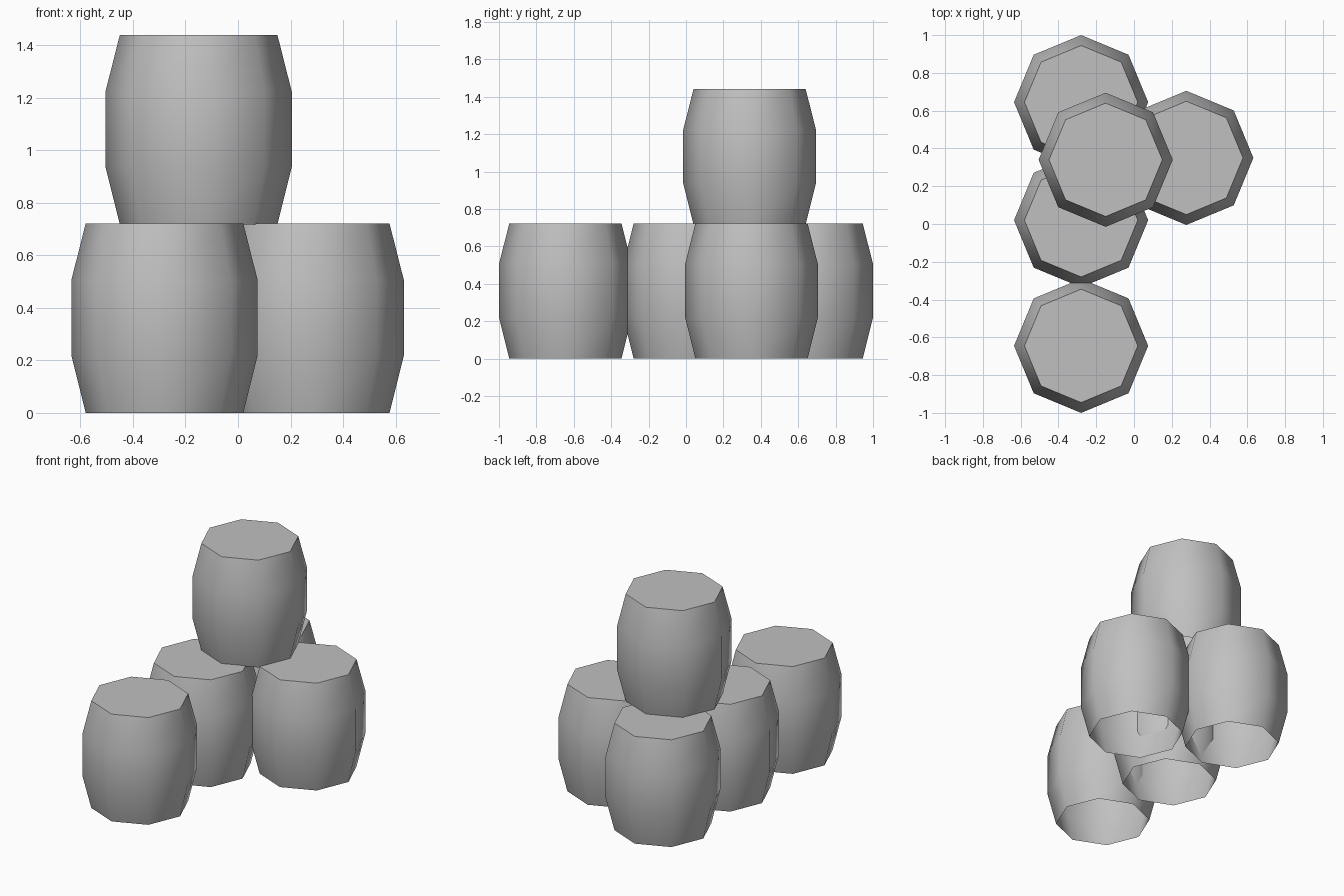
import bpy, bmesh, math

if "Cube" in bpy.data.objects:
    bpy.data.objects.remove(bpy.data.objects["Cube"])

grey = bpy.data.materials.new("plain grey")
grey.diffuse_color = (0.53, 0.53, 0.53, 1)
grey.use_nodes = True
grey.node_tree.nodes["Principled BSDF"].inputs["Base Color"].default_value = grey.diffuse_color

SIDES = 8
PROFILE = [(0.30, 0.0), (0.355, 0.22), (0.355, 0.505), (0.30, 0.722)]  # radius, height


def barrel(name, x, y, z):
    """Eight-sided bulging shell, closed lid, open underneath."""
    bm = bmesh.new()
    rings = []
    for r, h in PROFILE:
        rings.append([bm.verts.new((r * math.cos(a), r * math.sin(a), h))
                      for a in (2 * math.pi * i / SIDES for i in range(SIDES))])
    # staves
    for lo, hi in zip(rings, rings[1:]):
        for i in range(SIDES):
            j = (i + 1) % SIDES
            bm.faces.new((lo[i], lo[j], hi[j], hi[i])).smooth = True
    # flat lid with a sharp rim
    lid = bm.faces.new(rings[-1])
    for e in lid.edges:
        e.smooth = False
    mesh = bpy.data.meshes.new(name)
    bm.to_mesh(mesh)
    bm.free()
    mesh.materials.append(grey)
    ob = bpy.data.objects.new(name, mesh)
    ob.location = (x, y, z)
    bpy.context.collection.objects.link(ob)


# four barrels on the ground, one stacked on top
barrel("barrel_front", -0.28, -0.645, 0)
barrel("barrel_middle", -0.28, 0.02, 0)
barrel("barrel_back", -0.28, 0.645, 0)
barrel("barrel_right", 0.277, 0.35, 0)
barrel("barrel_top", -0.15, 0.34, 0.718)
